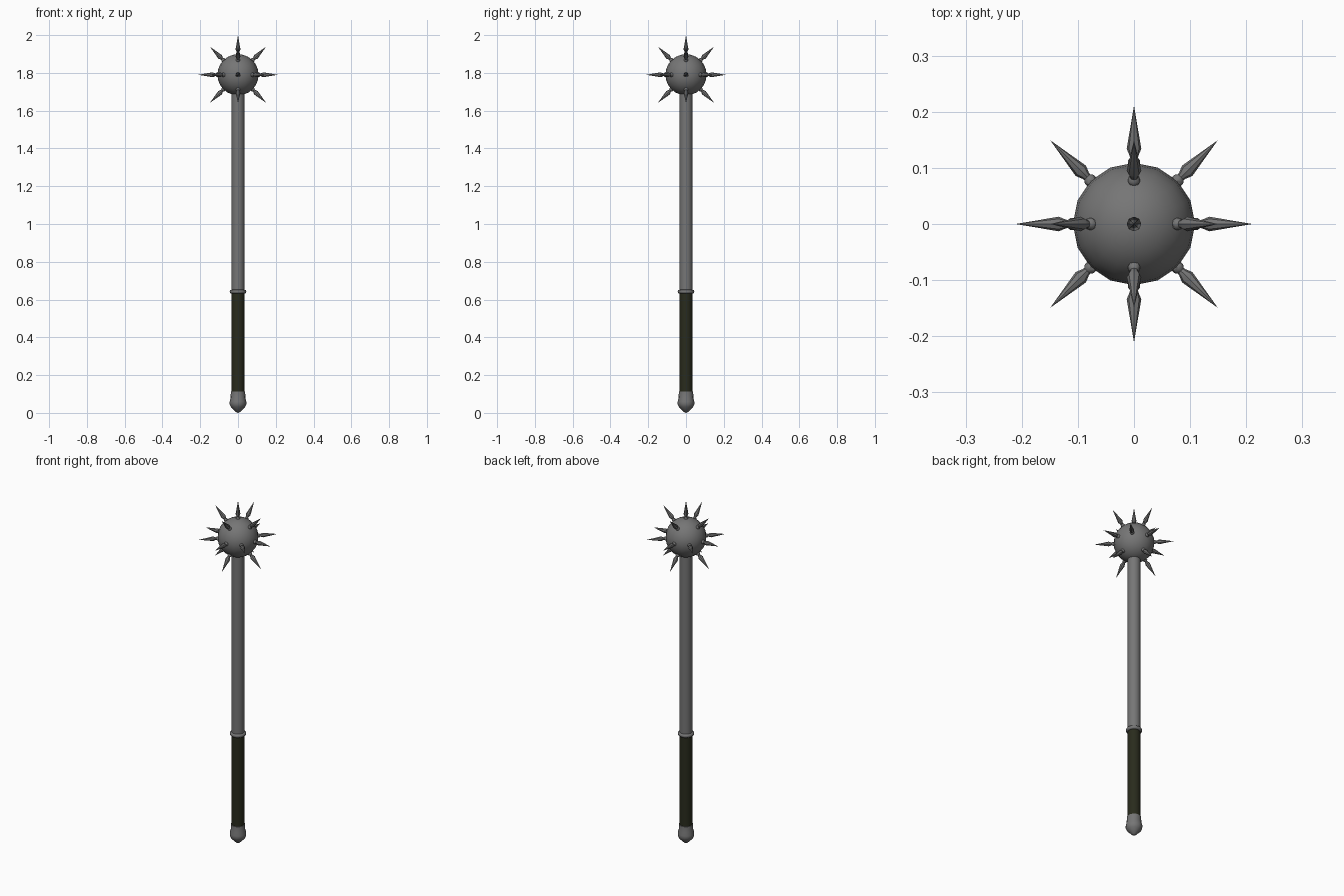
import bpy, bmesh, math
from mathutils import Vector

if "Cube" in bpy.data.objects:
    bpy.data.objects.remove(bpy.data.objects["Cube"])


def material(name, color):
    m = bpy.data.materials.new(name)
    m.diffuse_color = (*color, 1)
    m.use_nodes = True
    m.node_tree.nodes["Principled BSDF"].inputs["Base Color"].default_value = m.diffuse_color
    return m


steel = material("dark steel", (0.18, 0.18, 0.18))
leather = material("dark leather", (0.022, 0.024, 0.012))


def lathe(name, profile, sides, mat, angle=40):
    """Revolve (radius, z) points about z; zero radius makes a pole."""
    bm = bmesh.new()
    rings = []
    for r, z in profile:
        if r == 0:
            rings.append([bm.verts.new((0, 0, z))])
        else:
            rings.append([bm.verts.new((r * math.cos(2 * math.pi * i / sides),
                                        r * math.sin(2 * math.pi * i / sides), z))
                          for i in range(sides)])
    for a, b in zip(rings, rings[1:]):
        for i in range(sides):
            j = (i + 1) % sides
            quad = [a[i % len(a)], a[j % len(a)], b[j % len(b)], b[i % len(b)]]
            bm.faces.new(list(dict.fromkeys(quad)))
    for ring in (rings[0], rings[-1]):
        if len(ring) > 1:
            bm.faces.new(ring)
    bmesh.ops.recalc_face_normals(bm, faces=bm.faces)
    me = bpy.data.meshes.new(name)
    bm.to_mesh(me)
    bm.free()
    me.materials.append(mat)
    ob = bpy.data.objects.new(name, me)
    bpy.context.collection.objects.link(ob)
    bpy.ops.object.select_all(action='DESELECT')
    ob.select_set(True)
    bpy.context.view_layer.objects.active = ob
    bpy.ops.object.shade_smooth_by_angle(angle=math.radians(angle))
    return ob


# Handle: pointed pommel, wrapped grip, collar ring and shaft
lathe("pommel", [(0, 0), (0.012, 0.006), (0.038, 0.032), (0.044, 0.046), (0.044, 0.06),
                 (0.039, 0.08), (0.038, 0.112), (0.03, 0.112)], 16, steel)
lathe("grip", [(0.034, 0.105), (0.034, 0.64)], 16, leather)
lathe("collar", [(0.034, 0.632), (0.041, 0.634), (0.044, 0.642),
                 (0.041, 0.650), (0.034, 0.652)], 16, steel, 60)
lathe("shaft", [(0.034, 0.64), (0.034, 1.72)], 16, steel)

# Ball head
CENTRE = Vector((0, 0, 1.79))
R = 0.109
ball = lathe("ball_head", [(0 if k in (0, 12) else R * math.sin(math.pi * k / 12),
                            -R * math.cos(math.pi * k / 12)) for k in range(13)], 16, steel)
ball.location = CENTRE

# Spikes along every axis and edge diagonal, except straight down the shaft
spike = [(0.008, 0.098), (0.011, 0.107), (0.011, 0.113), (0.007, 0.118),
         (0.008, 0.122), (0.013, 0.134), (0, 0.211)]
for x in (-1, 0, 1):
    for y in (-1, 0, 1):
        for z in (-1, 0, 1):
            d = Vector((x, y, z))
            if abs(x) + abs(y) + abs(z) not in (1, 2) or (x, y, z) == (0, 0, -1):
                continue
            s = lathe("spike", spike, 8, steel)
            s.location = CENTRE
            s.rotation_euler = d.to_track_quat('Z', 'Y').to_euler()
